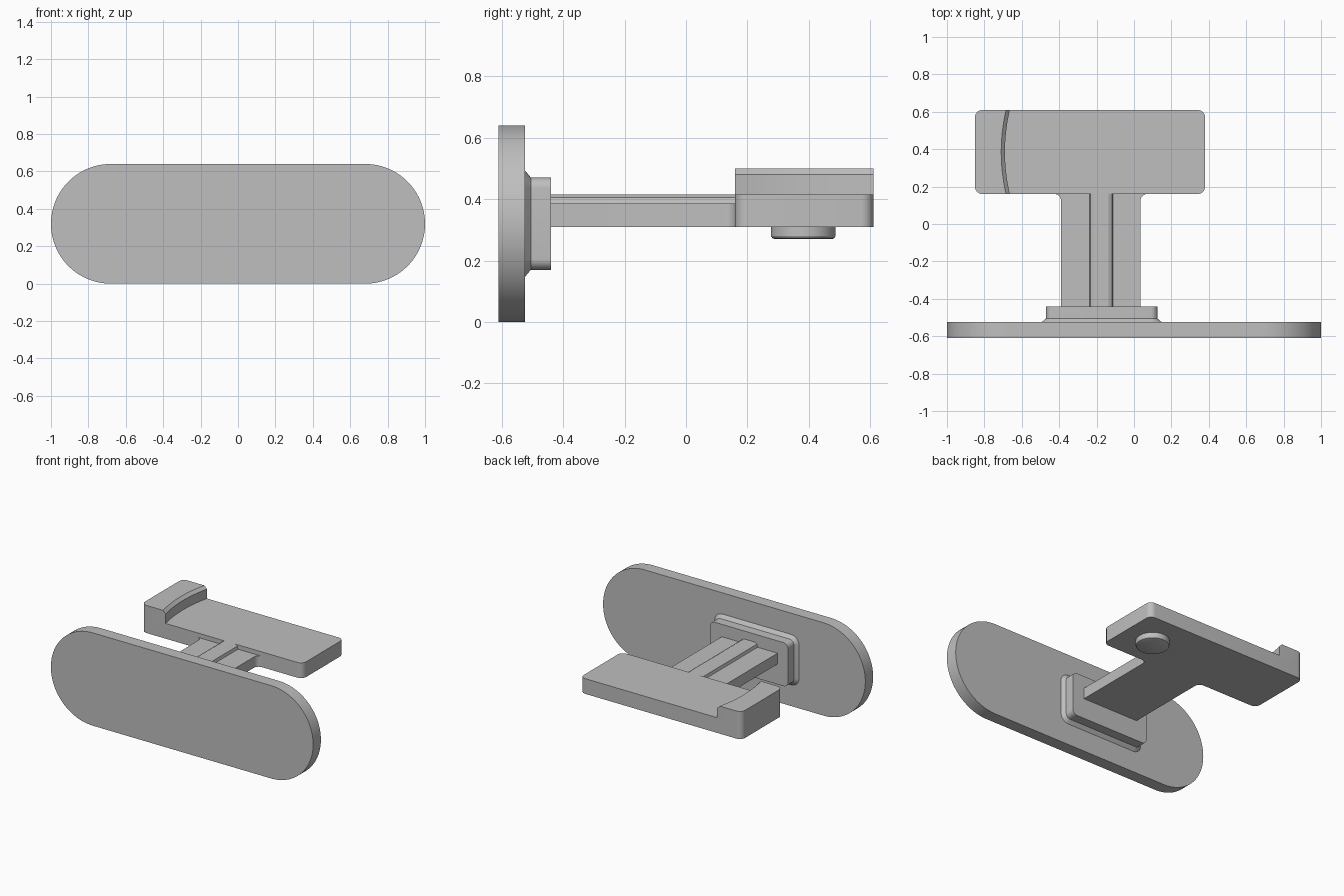
import bpy
import bmesh
from math import sin, cos, pi, radians

cube = bpy.data.objects.get("Cube")
if cube:
    bpy.data.objects.remove(cube, do_unlink=True)

# One plain grey for the whole model
GREY = (0.52, 0.52, 0.52, 1)
grey = bpy.data.materials.new("plain grey")
grey.use_nodes = True
grey.diffuse_color = GREY
grey.node_tree.nodes["Principled BSDF"].inputs["Base Color"].default_value = GREY


def arc(cx, cy, r, start, end, steps=8):
    """Points along an arc, angles in degrees."""
    angles = [radians(start + (end - start) * i / steps) for i in range(steps + 1)]
    return [(cx + r * cos(a), cy + r * sin(a)) for a in angles]


def rounded_rect(x0, x1, y0, y1, r, steps=8):
    return (arc(x1 - r, y1 - r, r, 0, 90, steps) + arc(x0 + r, y1 - r, r, 90, 180, steps)
            + arc(x0 + r, y0 + r, r, 180, 270, steps) + arc(x1 - r, y0 + r, r, 270, 360, steps))


def loft(name, rings, axis):
    """Skin (depth, outline) rings along the y or z axis and cap both ends."""
    bm = bmesh.new()
    loops = []
    for d, pts in rings:
        loops.append([bm.verts.new((u, d, v) if axis == "y" else (u, v, d)) for u, v in pts])
    for a, b in zip(loops, loops[1:]):
        for i in range(len(a)):
            j = (i + 1) % len(a)
            bm.faces.new((a[i], a[j], b[j], b[i]))
    bm.faces.new(loops[0])
    bm.faces.new(loops[-1])
    bmesh.ops.remove_doubles(bm, verts=bm.verts, dist=0.0001)
    bmesh.ops.recalc_face_normals(bm, faces=bm.faces)
    mesh = bpy.data.meshes.new(name)
    bm.to_mesh(mesh)
    bm.free()
    mesh.materials.append(grey)
    obj = bpy.data.objects.new(name, mesh)
    bpy.context.collection.objects.link(obj)
    bpy.ops.object.select_all(action="DESELECT")
    obj.select_set(True)
    bpy.context.view_layer.objects.active = obj
    bpy.ops.object.shade_smooth_by_angle(angle=radians(25))
    return obj


# Upright face plate with fully rounded ends
plate = rounded_rect(-1, 1, 0, 0.64, 0.32, 24)
loft("face_plate", [(-0.61, plate), (-0.525, plate)], "y")


# Mounting block with a flared foot against the plate
def block(grow):
    return rounded_rect(-0.47 - grow, 0.125 + grow, 0.17 - grow, 0.47 + grow, 0.035 + grow)


loft("mounting_block", [(-0.525, block(0.024)), (-0.505, block(0)), (-0.44, block(0))], "y")

# Arm slab, filleted where it meets the cradle
FILLET = 0.035
arm = ([(-0.39, -0.445), (0.035, -0.445)]
       + arc(0.035 + FILLET, 0.16 - FILLET, FILLET, 180, 90)
       + arc(-0.39 - FILLET, 0.16 - FILLET, FILLET, 90, 0))
loft("arm", [(0.31, arm), (0.385, arm)], "z")

# Raised rib along the top of the arm
half = [(0.065, 0.38), (0.063, 0.385), (0.058, 0.405), (0.04, 0.415)]
rib = [(-0.175 + u, v) for u, v in half] + [(-0.175 - u, v) for u, v in reversed(half)]
loft("arm_rib", [(-0.445, rib), (0.165, rib)], "y")

# Cradle tray
X0, X1, Y0, Y1, R = -0.85, 0.38, 0.16, 0.61, 0.04
tray = rounded_rect(X0, X1, Y0, Y1, R)
loft("cradle_tray", [(0.31, tray), (0.415, tray)], "z")


# End lip with a hollow, chamfered inner edge
def lip(shift):
    mid, reach = (Y0 + Y1) / 2, (Y1 - Y0) / 2
    inner = []
    for i in range(17):
        t = -1 + i / 8
        inner.append((-0.69 + shift + 0.026 * t * t, mid + reach * t))
    return inner + arc(X0 + R, Y1 - R, R, 90, 180) + arc(X0 + R, Y0 + R, R, 180, 270)


loft("cradle_lip", [(0.415, lip(0)), (0.48, lip(0)), (0.50, lip(-0.02))], "z")


# Round knob under the tray
def disc(r):
    return arc(0.17, 0.382, r, 0, 360, 48)[:-1]


loft("knob", [(0.27, disc(0.094)), (0.273, disc(0.101)), (0.28, disc(0.105)), (0.312, disc(0.105))], "z")
